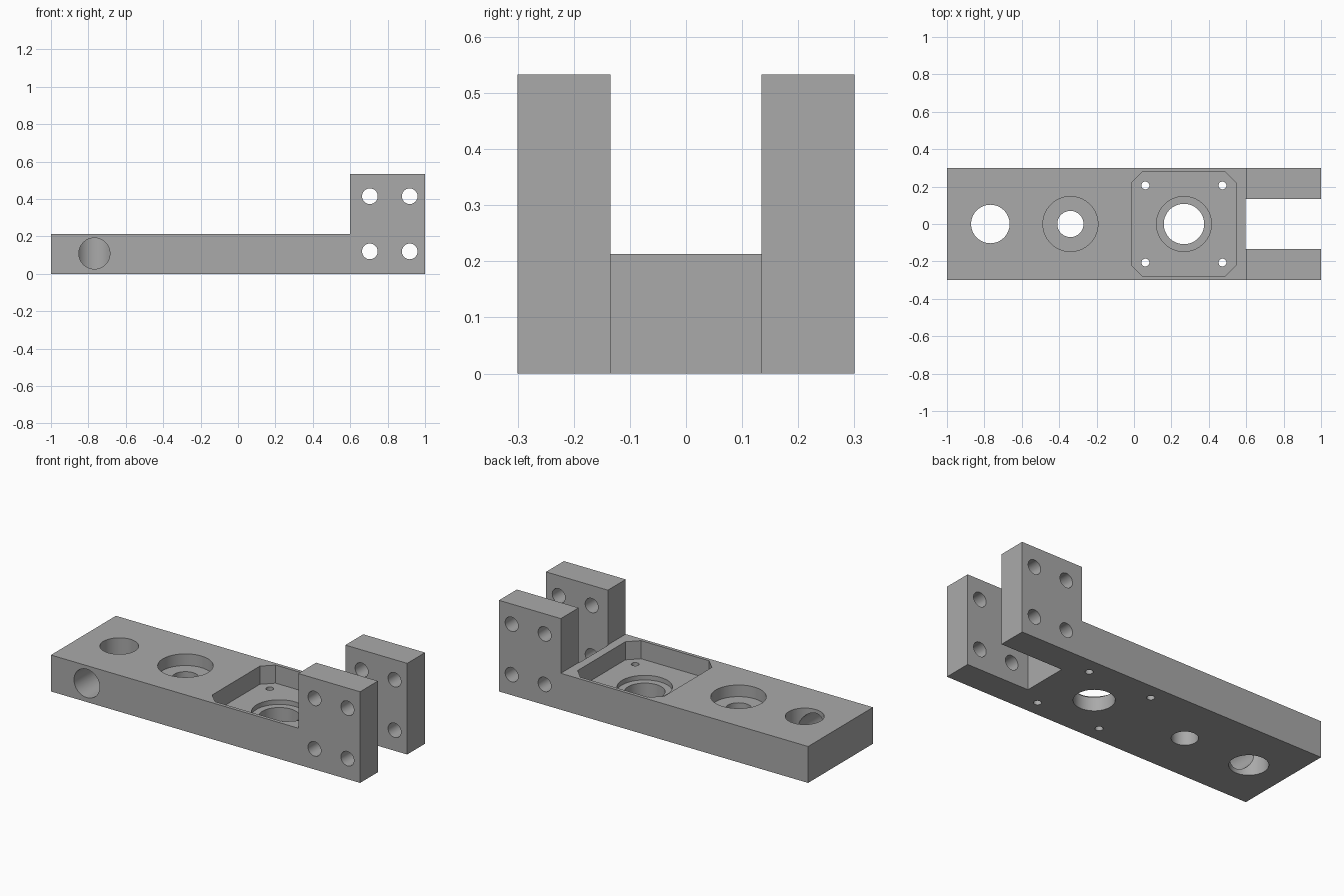
import bpy, bmesh, math
from mathutils import Matrix, Vector

if "Cube" in bpy.data.objects:
    bpy.data.objects.remove(bpy.data.objects["Cube"])

grey = bpy.data.materials.new("plain grey")
grey.diffuse_color = (0.4, 0.4, 0.4, 1)
grey.use_nodes = True
grey.node_tree.nodes["Principled BSDF"].inputs["Base Color"].default_value = grey.diffuse_color


def prism(name, points, sweep):
    """Extrude a closed outline of 3D points along a vector."""
    bm = bmesh.new()
    face = bm.faces.new([bm.verts.new(p) for p in points])
    ext = bmesh.ops.extrude_face_region(bm, geom=[face])
    moved = [v for v in ext["geom"] if isinstance(v, bmesh.types.BMVert)]
    bmesh.ops.translate(bm, vec=Vector(sweep), verts=moved)
    bmesh.ops.recalc_face_normals(bm, faces=bm.faces)
    mesh = bpy.data.meshes.new(name)
    bm.to_mesh(mesh)
    bm.free()
    obj = bpy.data.objects.new(name, mesh)
    bpy.context.collection.objects.link(obj)
    mesh.materials.append(grey)
    return obj


def cut(cutter):
    """Subtract a cutter from the bracket and discard it."""
    mod = bracket.modifiers.new("cut", "BOOLEAN")
    mod.operation = "DIFFERENCE"
    mod.solver = "EXACT"
    mod.object = cutter
    bpy.context.view_layer.objects.active = bracket
    bpy.ops.object.modifier_apply(modifier=mod.name)
    bpy.data.objects.remove(cutter)


def circle(r, n=64):
    return [(r * math.cos(2 * math.pi * i / n), r * math.sin(2 * math.pi * i / n))
            for i in range(n)]


def bore_z(x, y, r, bottom, n=64):
    """Vertical hole from above, down to the given height."""
    cut(prism("bore", [(x + a, y + b, bottom) for a, b in circle(r, n)],
              (0, 0, 0.6 - bottom)))


def bore_y(x, z, r, end, n=64):
    """Horizontal hole from the front, back to the given depth."""
    cut(prism("bore", [(x + a, -0.4, z + b) for a, b in circle(r, n)],
              (0, end + 0.4, 0)))


# Bracket body: L-shaped side profile swept across the width
TOP = 0.213
outline = [(-1, 0), (1, 0), (1, 0.533), (0.6, 0.533), (0.6, TOP), (-1, TOP)]
bracket = prism("mounting_bracket", [(x, -0.3, z) for x, z in outline], (0, 0.6, 0))

# Gap between the two cheeks: end slot, then the opening above the slab
g = 0.135
cut(prism("slot", [(0.597, -g, -0.1), (1.1, -g, -0.1), (1.1, g, -0.1), (0.597, g, -0.1)],
          (0, 0, 0.8)))

# Square motor pocket with chamfered corners
cx, h, c = 0.267, 0.28, 0.06
corners = [(h, h - c), (h - c, h), (c - h, h), (-h, h - c),
           (-h, c - h), (c - h, -h), (h - c, -h), (h, c - h)]
FLOOR = 0.107
cut(prism("pocket", [(cx + x, y, FLOOR) for x, y in corners], (0, 0, 0.3)))

# Motor boss recess, shaft hole and screw holes
bore_z(cx, 0, 0.147, FLOOR - 0.027)
bore_z(cx, 0, 0.108, -0.1)
for sx in (-1, 1):
    for sy in (-1, 1):
        bore_z(cx + sx * 0.206, sy * 0.206, 0.021, -0.1, 32)

# Bearing seat with through hole
bore_z(-0.34, 0, 0.147, TOP - 0.068)
bore_z(-0.34, 0, 0.07, -0.1)

# Rod hole at the far end, with a side port running into it
bore_z(-0.768, 0, 0.103, -0.1)
bore_y(-0.768, 0.109, 0.083, 0)

# Bolt holes through both cheeks
for x in (0.705, 0.918):
    for z in (0.12, 0.415):
        bore_y(x, z, 0.042, 0.4, 32)

# Smooth bores, sharp edges
bpy.ops.object.select_all(action="DESELECT")
bracket.select_set(True)
bpy.context.view_layer.objects.active = bracket
bpy.ops.object.shade_smooth_by_angle(angle=math.radians(30))
